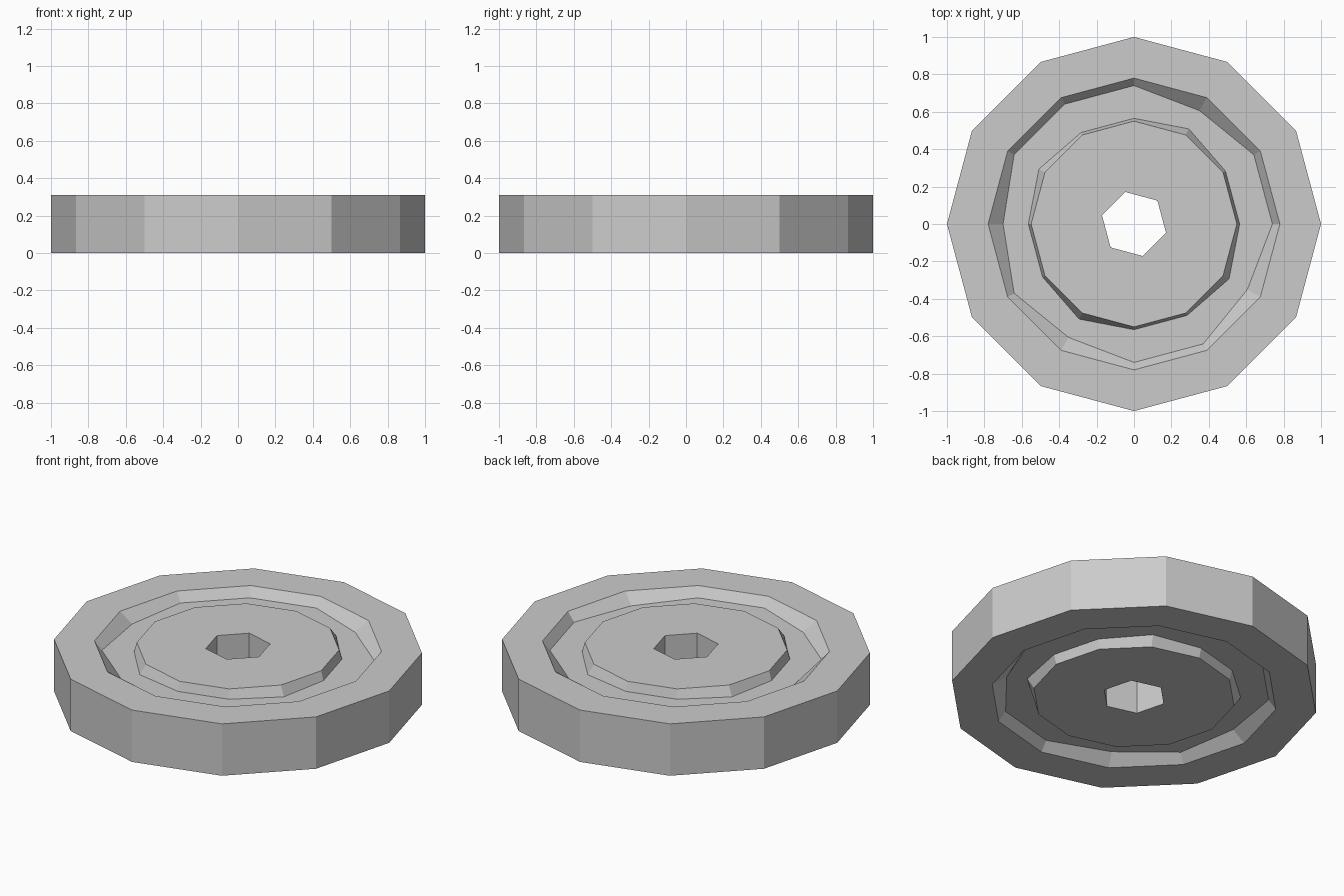
import bpy, bmesh
from math import cos, sin, radians

if "Cube" in bpy.data.objects:
    bpy.data.objects.remove(bpy.data.objects["Cube"])

HEIGHT, DEPTH, SIDES = 0.31, 0.055, 12

grey = bpy.data.materials.new("stone_grey")
grey.use_nodes = True
colour = (0.6, 0.6, 0.6, 1)
grey.diffuse_color = colour
grey.node_tree.nodes["Principled BSDF"].inputs["Base Color"].default_value = colour

bm = bmesh.new()


def ring(radius, z, count=SIDES, start=0, odd_radius=None, odd_angles=()):
    """Polygon of vertices; corners at odd_angles get their own radius."""
    verts = []
    for i in range(count):
        angle = start + i * 360 // count
        r = odd_radius if angle in odd_angles else radius
        verts.append(bm.verts.new((r * cos(radians(angle)), r * sin(radians(angle)), z)))
    return verts


def bridge(a, b):
    n = len(a)
    for i in range(n):
        j = (i + 1) % n
        bm.faces.new((a[i], a[j], b[j], b[i]))


def build_side(z, floor):
    """Hub, chipped groove and rim of one flat side."""
    bore = ring(0.177, z, 6, 45)
    hub = ring(0.55, z)
    groove_in = ring(0.565, floor, odd_radius=0.587, odd_angles=(60, 150, 240, 330))
    groove_out = ring(0.74, floor, odd_radius=0.70, odd_angles=(60, 180, 240, 330))
    lip = ring(0.78, z)
    rim = ring(1, z)
    loops = (hub, groove_in, groove_out, lip, rim)
    for a, b in zip(loops, loops[1:]):
        bridge(a, b)
    # hub face between the hexagonal bore and the twelve-sided edge
    for i in range(6):
        p, q, r = (hub[(2 * i + k) % SIDES] for k in (1, 2, 3))
        bm.faces.new((bore[i], p, q))
        bm.faces.new((bore[i], q, r, bore[(i + 1) % 6]))
    return bore, rim


top_bore, top_rim = build_side(HEIGHT, HEIGHT - DEPTH)
low_bore, low_rim = build_side(0, DEPTH)
bridge(top_rim, low_rim)    # outer tread
bridge(top_bore, low_bore)  # bore wall
bmesh.ops.recalc_face_normals(bm, faces=bm.faces)

mesh = bpy.data.meshes.new("stone_wheel")
bm.to_mesh(mesh)
bm.free()
mesh.materials.append(grey)
wheel = bpy.data.objects.new("stone_wheel", mesh)
bpy.context.collection.objects.link(wheel)
